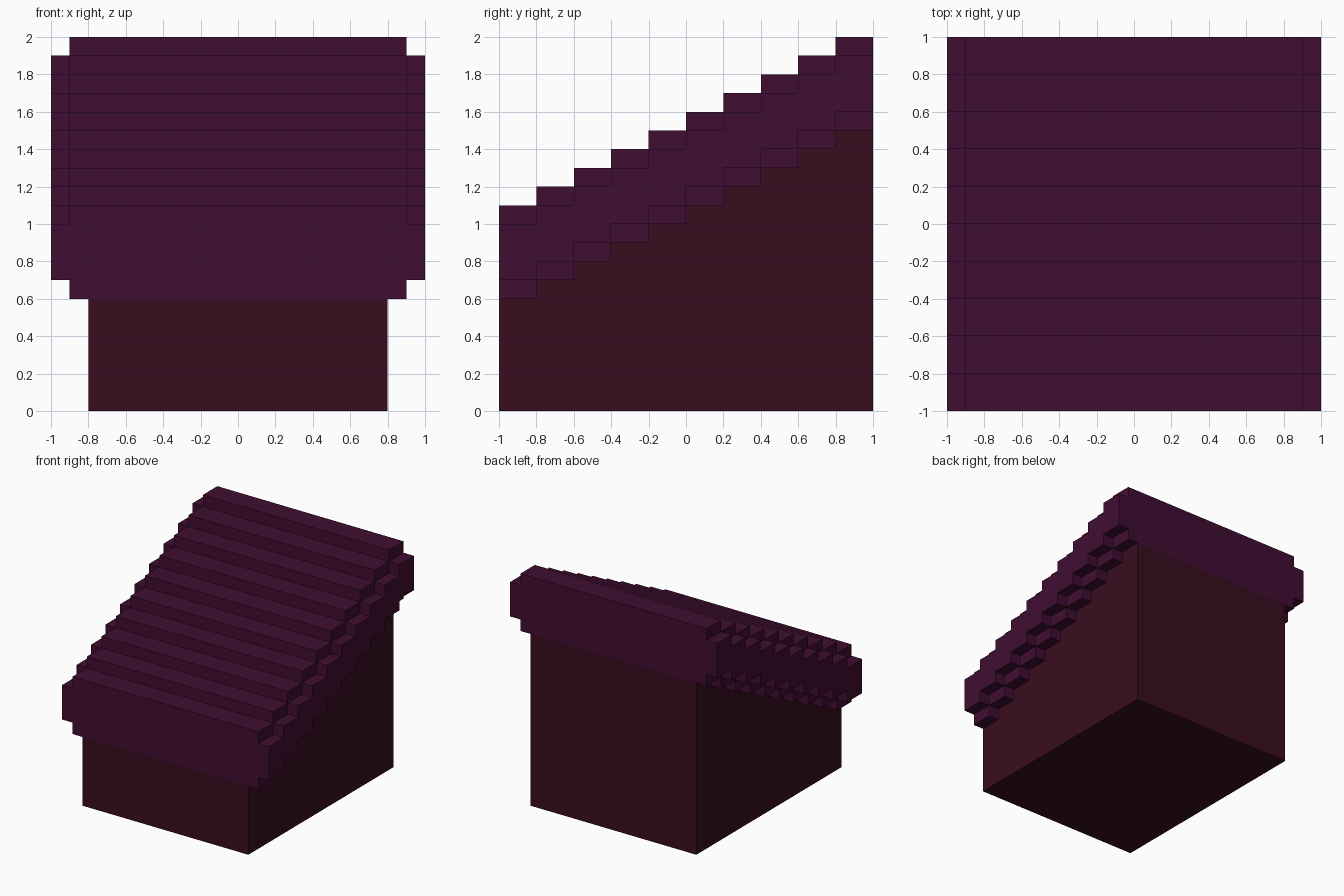
import bpy, bmesh

if "Cube" in bpy.data.objects:
    bpy.data.objects.remove(bpy.data.objects["Cube"])

STEPS, RUN, RISE = 10, 0.2, 0.1


def material(name, rgb):
    m = bpy.data.materials.new(name)
    m.diffuse_color = (*rgb, 1.0)
    m.use_nodes = True
    m.node_tree.nodes["Principled BSDF"].inputs["Base Color"].default_value = m.diffuse_color
    return m


plum = material("dark plum", (0.051, 0.004, 0.032))
maroon = material("dark maroon", (0.041, 0.004, 0.0137))


def stairs(z0):
    """Stepped line in (y, z) from front to back, first tread at z0."""
    pts = []
    for i in range(STEPS):
        y, z = -1 + i * RUN, z0 + i * RISE
        pts += [(y, z), (y + RUN, z)]
    return pts


def prism(name, profile, x0, x1, mat):
    """Extrude a (y, z) profile along x."""
    bm = bmesh.new()
    face = bm.faces.new([bm.verts.new((x0, y, z)) for y, z in profile])
    ext = bmesh.ops.extrude_face_region(bm, geom=[face])
    moved = [v for v in ext["geom"] if isinstance(v, bmesh.types.BMVert)]
    bmesh.ops.translate(bm, verts=moved, vec=(x1 - x0, 0, 0))
    bmesh.ops.recalc_face_normals(bm, faces=bm.faces)
    mesh = bpy.data.meshes.new(name)
    bm.to_mesh(mesh)
    bm.free()
    mesh.materials.append(mat)
    obj = bpy.data.objects.new(name, mesh)
    bpy.context.collection.objects.link(obj)
    return obj


# Solid body under the stairs
prism("base_body", [(1, 0), (-1, 0)] + stairs(0.6), -0.8, 0.8, maroon)

# Stepped slab on top of the body
prism("stepped_slab", stairs(1.1) + stairs(0.6)[::-1], -0.9, 0.9, plum)

# Thinner stepped rim on both sides of the slab
rim = prism("side_rim", stairs(1.0) + stairs(0.7)[::-1], 0.9, 1.0, plum)
rim.modifiers.new("mirror", "MIRROR").use_axis = (True, False, False)
